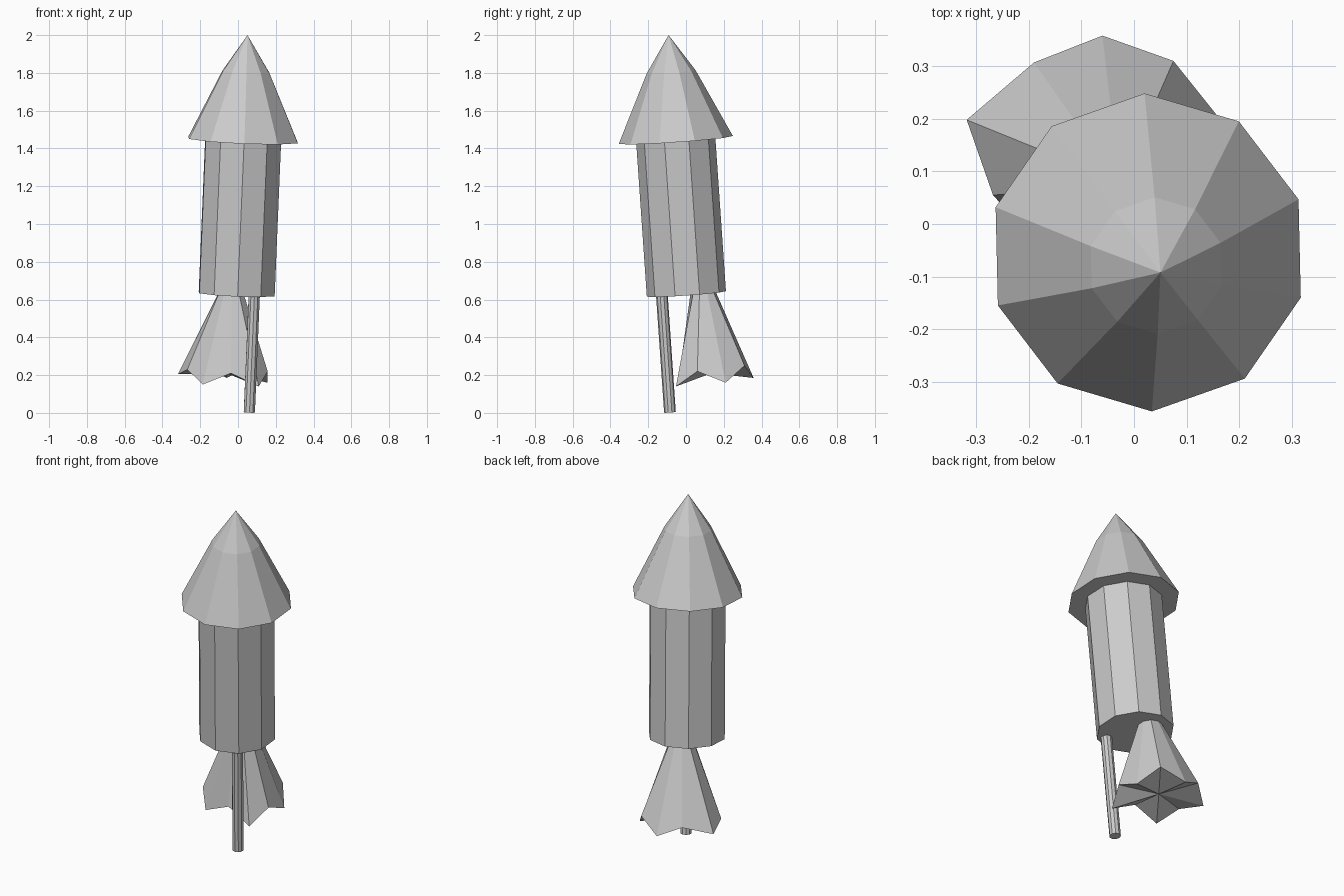
import bpy, bmesh
from math import sin, cos, radians
from mathutils import Vector

if "Cube" in bpy.data.objects:
    bpy.data.objects.remove(bpy.data.objects["Cube"], do_unlink=True)

# One plain grey for the whole model
grey = bpy.data.materials.new("plain_grey")
grey.use_nodes = True
colour = (0.6, 0.6, 0.6, 1)
grey.diffuse_color = colour
grey.node_tree.nodes["Principled BSDF"].inputs["Base Color"].default_value = colour

SIDES = 10
PHASE = radians(19.4)
LEAN = Vector((0.042, -0.069, 1))            # shared leaning axis
TURN = Vector((0, 0, 1)).rotation_difference(LEAN)


def ring(centre, radius):
    """Corner points of a ten-sided ring square to the leaning axis."""
    if radius == 0:
        return [centre]
    angles = [PHASE + radians(360 / SIDES) * i for i in range(SIDES)]
    return [centre + TURN @ Vector((cos(a) * radius, sin(a) * radius, 0)) for a in angles]


def build(name, rings):
    """Skin a stack of rings; a ring of one point closes to a tip, other ends are capped."""
    bm = bmesh.new()
    loops = [[bm.verts.new(p) for p in r] for r in rings]
    for low, high in zip(loops, loops[1:]):
        for i in range(SIDES):
            j = (i + 1) % SIDES
            corners = [low[i % len(low)], low[j % len(low)],
                       high[j % len(high)], high[i % len(high)]]
            bm.faces.new(list(dict.fromkeys(corners)))
    for end in (loops[0], loops[-1]):
        if len(end) > 1:
            bm.faces.new(end)
    bmesh.ops.recalc_face_normals(bm, faces=bm.faces)
    mesh = bpy.data.meshes.new(name)
    bm.to_mesh(mesh)
    bm.free()
    mesh.materials.append(grey)
    obj = bpy.data.objects.new(name, mesh)
    bpy.context.collection.objects.link(obj)
    return obj


def lathe(name, foot, profile):
    """Stack (height, radius) steps along the leaning axis from a foot point."""
    return build(name, [ring(Vector(foot) + LEAN * h, r) for h, r in profile])


# Rocket body, nose cone and guide stick
lathe("body", (-0.007, 0.002, 0.63), [(0, 0.21), (0.82, 0.21)])
lathe("nose_cone", (0.027, -0.054, 1.445), [(0, 0.303), (0.36, 0.13), (0.555, 0)])
lathe("guide_stick", (0.06, -0.085, 0.003), [(0, 0.031), (0.64, 0.031)])

# Flame: narrow collar flaring to a ragged rim of alternating tips and notches
rim = [(0.155, 0.21, 0.16), (0.075, 0.31, 0.25), (-0.06, 0.358, 0.185),
       (-0.19, 0.307, 0.25), (-0.318, 0.198, 0.205), (-0.268, 0.055, 0.23),
       (-0.187, -0.035, 0.15), (-0.037, -0.035, 0.21), (0.11, -0.053, 0.14),
       (0.157, 0.06, 0.22)]
hollow = Vector((-0.06, 0.135, 0.21))
collar = Vector((-0.035, 0.09, 0.64))
build("flame", [[hollow], [Vector(p) for p in rim], ring(collar, 0.066)])
